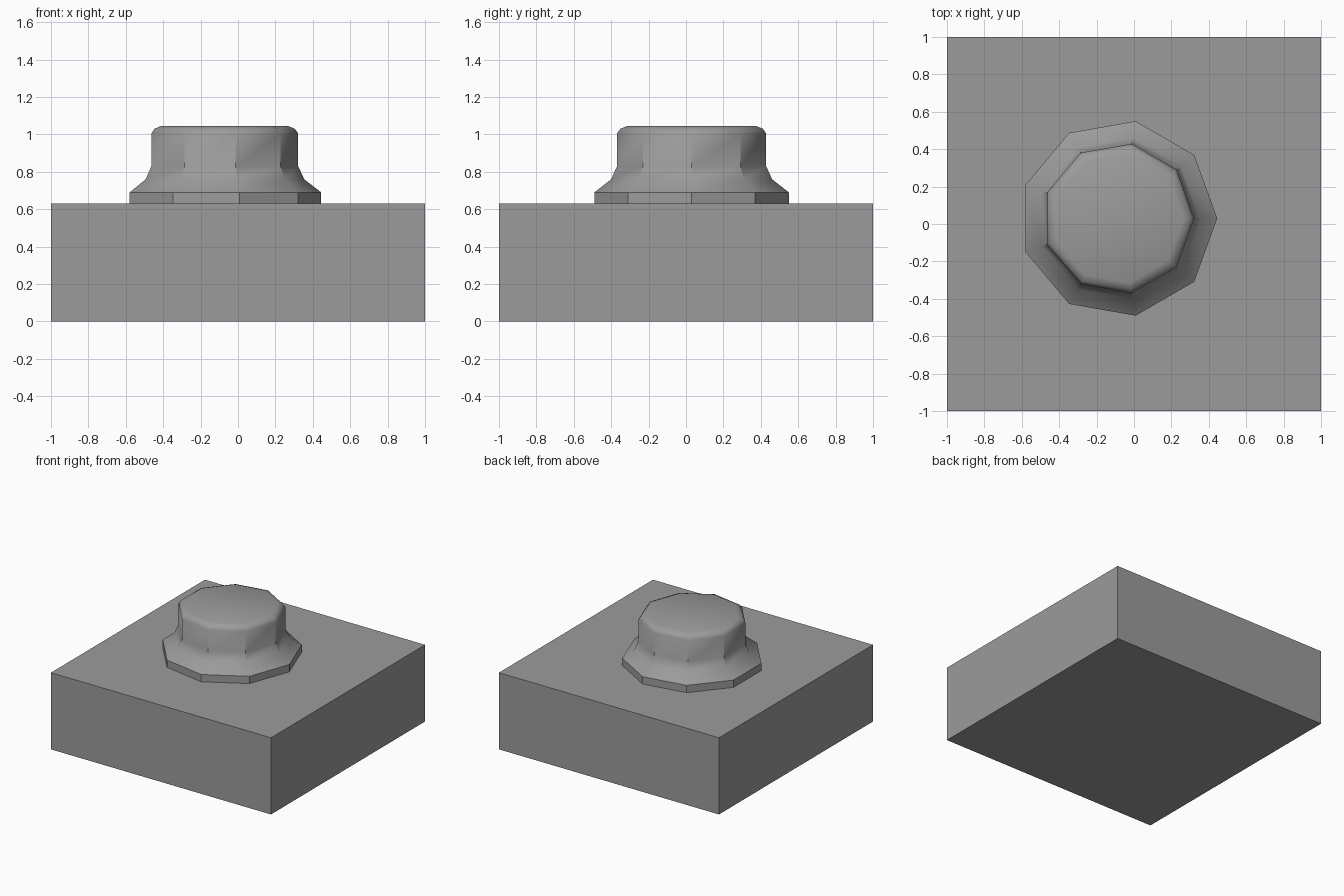
import bpy, bmesh
from math import cos, sin, radians, tau

cube = bpy.data.objects.get("Cube")
if cube:
    bpy.data.objects.remove(cube, do_unlink=True)

grey = bpy.data.materials.new("plain_grey")
grey.use_nodes = True
colour = (0.33, 0.33, 0.33, 1)
grey.diffuse_color = colour
grey.node_tree.nodes["Principled BSDF"].inputs["Base Color"].default_value = colour


def make_object(name, bm):
    bmesh.ops.recalc_face_normals(bm, faces=bm.faces)
    mesh = bpy.data.meshes.new(name)
    bm.to_mesh(mesh)
    bm.free()
    mesh.materials.append(grey)
    obj = bpy.data.objects.new(name, mesh)
    bpy.context.collection.objects.link(obj)
    return obj


# Square slab
HEIGHT = 0.63
bm = bmesh.new()
bmesh.ops.create_cube(bm, size=1)
bmesh.ops.scale(bm, vec=(2, 2, HEIGHT), verts=bm.verts)
bmesh.ops.translate(bm, vec=(0, 0, HEIGHT / 2), verts=bm.verts)
make_object("base_block", bm)

# Nine-sided flanged knob, lofted through (radius, height) rings
SIDES = 9
profile = [(0.528, HEIGHT), (0.528, 0.69), (0.437, 0.76), (0.405, 0.83),
           (0.405, 1.005), (0.387, 1.03), (0.35, 1.045)]
bm = bmesh.new()
rings = [[bm.verts.new((r * cos(tau * i / SIDES), r * sin(tau * i / SIDES), z))
          for i in range(SIDES)] for r, z in profile]
for low, high in zip(rings, rings[1:]):
    for i in range(SIDES):
        j = (i + 1) % SIDES
        bm.faces.new((low[i], low[j], high[j], high[i]))
bm.faces.new(rings[0])
bm.faces.new(rings[-1])
knob = make_object("flanged_knob", bm)
knob.location = (-0.083, 0.03, 0)

# Soft shading along the profile, sharp corners between the sides
bpy.ops.object.select_all(action="DESELECT")
knob.select_set(True)
bpy.context.view_layer.objects.active = knob
bpy.ops.object.shade_smooth_by_angle(angle=radians(35))
